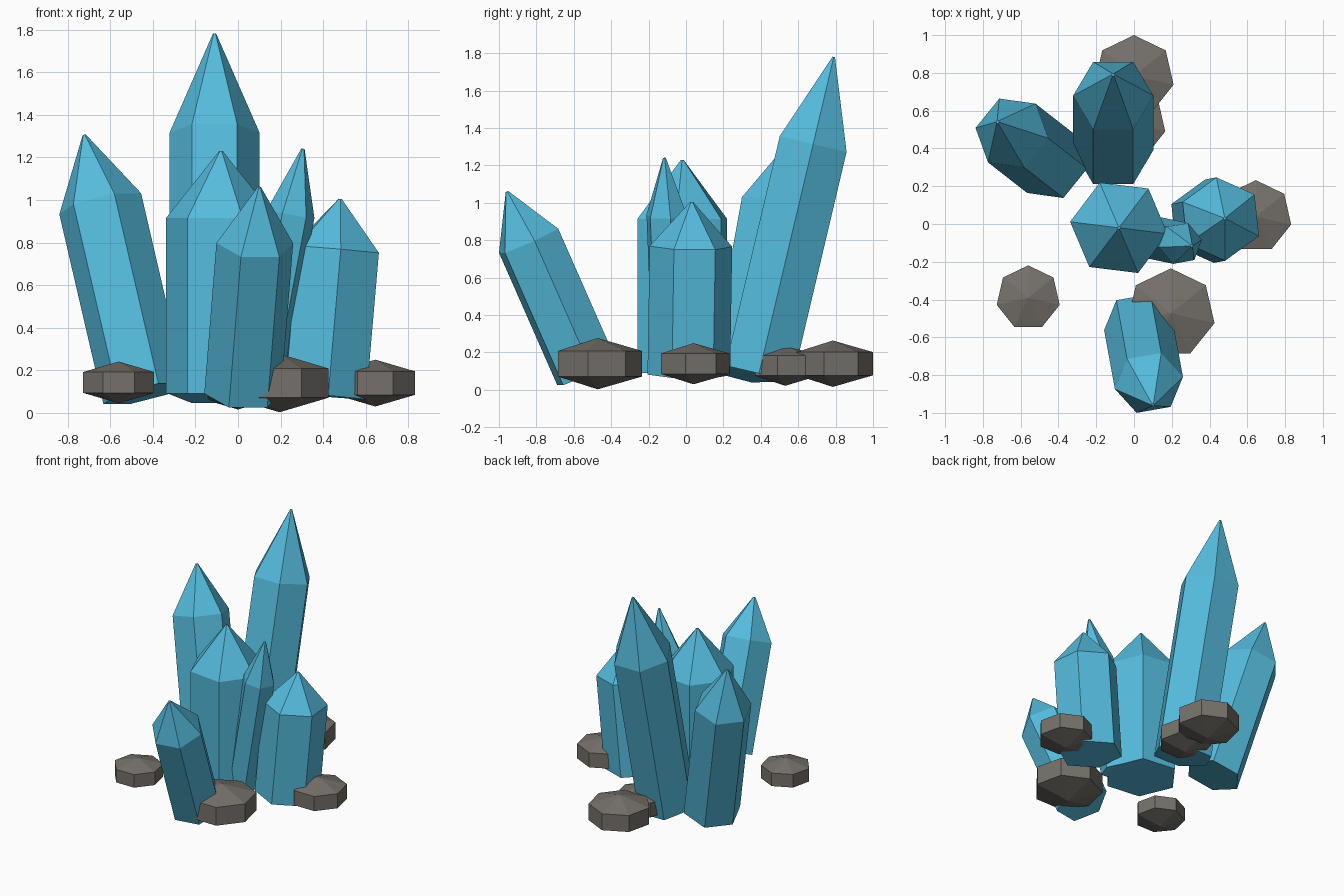
import bpy, bmesh
from math import cos, sin, radians
from mathutils import Vector

if "Cube" in bpy.data.objects:
    bpy.data.objects.remove(bpy.data.objects["Cube"], do_unlink=True)


def material(name, rgb, rough):
    m = bpy.data.materials.new(name)
    m.use_nodes = True
    m.diffuse_color = (*rgb, 1)
    bsdf = m.node_tree.nodes["Principled BSDF"]
    bsdf.inputs["Base Color"].default_value = (*rgb, 1)
    bsdf.inputs["Roughness"].default_value = rough
    return m


CRYSTAL = material("crystal blue", (0.09, 0.50, 0.72), 0.5)
STONE = material("stone grey", (0.18, 0.163, 0.144), 0.9)


def ring(bm, sides, radius, z, turn):
    """A regular polygon of vertices at height z."""
    angles = [radians(turn + 360 * i / sides) for i in range(sides)]
    return [bm.verts.new((radius * cos(a), radius * sin(a), z)) for a in angles]


def bridge(bm, low, high):
    for i in range(len(low)):
        j = (i + 1) % len(low)
        bm.faces.new((low[i], low[j], high[j], high[i]))


def fan(bm, loop, z):
    """Close a loop with triangles that meet at a point on the axis."""
    tip = bm.verts.new((0, 0, z))
    for i in range(len(loop)):
        bm.faces.new((loop[i], loop[(i + 1) % len(loop)], tip))


def finish(bm, name, mat):
    bmesh.ops.recalc_face_normals(bm, faces=bm.faces)
    mesh = bpy.data.meshes.new(name)
    bm.to_mesh(mesh)
    bm.free()
    mesh.materials.append(mat)
    ob = bpy.data.objects.new(name, mesh)
    bpy.context.collection.objects.link(ob)
    return ob


def crystal(name, base, tip, length, radius, turn):
    """Six-sided shaft from base towards tip, pointed above its length."""
    base, tip = Vector(base), Vector(tip)
    axis = tip - base
    bm = bmesh.new()
    foot = ring(bm, 6, radius, 0, turn)
    shoulder = ring(bm, 6, radius, length, turn)
    point = ring(bm, 6, 0.008, axis.length, turn)
    bm.faces.new(foot[::-1])
    bridge(bm, foot, shoulder)
    bridge(bm, shoulder, point)
    bm.faces.new(point)
    ob = finish(bm, name, CRYSTAL)
    ob.location = base
    ob.rotation_mode = 'QUATERNION'
    ob.rotation_quaternion = Vector((0, 0, 1)).rotation_difference(axis)


def rock(name, centre, radius, half):
    """Seven-sided stone with straight sides and shallow pointed caps."""
    bm = bmesh.new()
    low = ring(bm, 7, radius, -half / 2, 90)
    high = ring(bm, 7, radius, half / 2, 90)
    bridge(bm, low, high)
    fan(bm, low, -half)
    fan(bm, high, half)
    finish(bm, name, STONE).location = centre


# Crystals: base centre, tip, shaft length, radius, turn
crystal("centre_crystal", (-0.08, -0.02, 0.09), (-0.08, -0.02, 1.23), 0.825, 0.26, 53)
crystal("tall_back_crystal", (-0.11, 0.39, 0.088), (-0.11, 0.79, 1.78), 1.26, 0.212, 0)
crystal("right_back_crystal", (-0.44, 0.32, 0.09), (-0.722, 0.54, 1.305), 0.93, 0.2, 51)
crystal("left_crystal", (0.40, 0.015, 0.08), (0.48, 0.03, 1.005), 0.69, 0.222, 36)
crystal("front_crystal", (0.022, -0.53, 0.09), (0.10, -0.957, 1.06), 0.775, 0.183, 10)
crystal("slim_crystal", (0.09, -0.07, 0.10), (0.305, -0.115, 1.24), 0.85, 0.115, 10)

# Rocks: centre, radius, half height
rock("right_rock", (-0.56, -0.39, 0.143), 0.171, 0.098)
rock("front_rock", (0.195, -0.472, 0.14), 0.237, 0.137)
rock("left_rock", (0.645, 0.04, 0.14), 0.192, 0.11)
rock("back_rock", (0, 0.785, 0.14), 0.215, 0.124)
rock("inner_rock", (-0.01, 0.53, 0.13), 0.18, 0.108)
